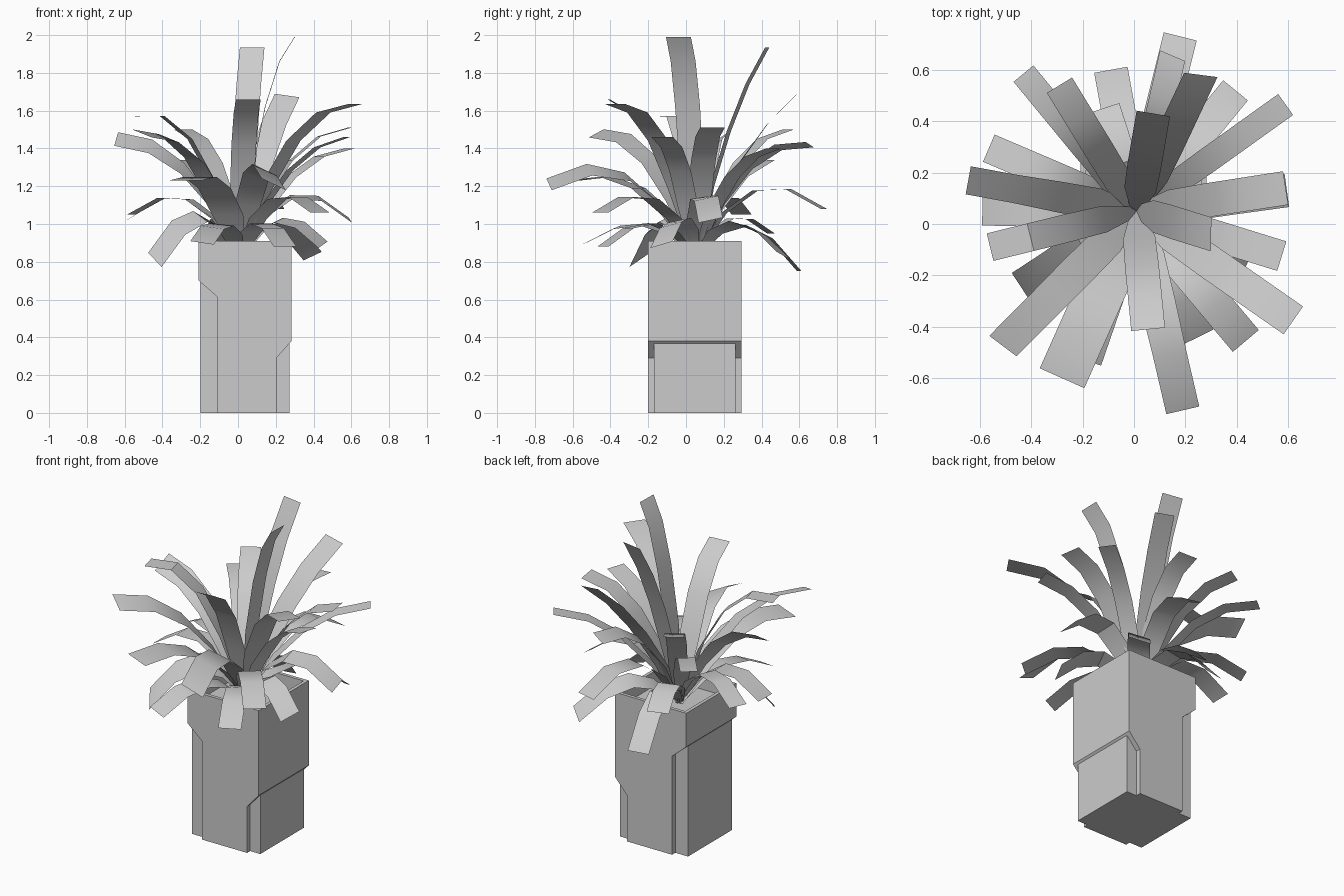
import bpy
import bmesh
import math
from mathutils import Vector, Matrix

cube = bpy.data.objects.get("Cube")
if cube:
    bpy.data.objects.remove(cube, do_unlink=True)

grey = bpy.data.materials.new("light grey")
grey.use_nodes = True
colour = (0.6, 0.6, 0.6, 1)
grey.diffuse_color = colour
grey.node_tree.nodes["Principled BSDF"].inputs["Base Color"].default_value = colour


def finish(bm, name, smooth=False):
    mesh = bpy.data.meshes.new(name)
    bm.to_mesh(mesh)
    bm.free()
    mesh.materials.append(grey)
    obj = bpy.data.objects.new(name, mesh)
    bpy.context.collection.objects.link(obj)
    if smooth:
        bpy.ops.object.select_all(action="DESELECT")
        obj.select_set(True)
        bpy.context.view_layer.objects.active = obj
        bpy.ops.object.shade_smooth_by_angle(angle=math.radians(35))
    return obj


def extrude_profile(points, y0, y1):
    bm = bmesh.new()
    face = bm.faces.new([bm.verts.new((x, y0, z)) for x, z in points])
    new = bmesh.ops.extrude_face_region(bm, geom=[face])["geom"]
    verts = [v for v in new if isinstance(v, bmesh.types.BMVert)]
    bmesh.ops.translate(bm, verts=verts, vec=(0, y1 - y0, 0))
    bmesh.ops.recalc_face_normals(bm, faces=bm.faces)
    return bm


# Planter shell: stepped profile with a recessed top
RIM = 0.91
shell = extrude_profile([(-0.208, RIM), (-0.208, 0.70), (-0.11, 0.615), (-0.11, 0),
                         (0.203, 0), (0.203, 0.29), (0.283, 0.38), (0.283, RIM)], -0.2, 0.295)
top = max(shell.faces, key=lambda f: f.calc_center_median().z)
bmesh.ops.inset_region(shell, faces=[top], thickness=0.03)
recess = bmesh.ops.extrude_face_region(shell, geom=[top])["geom"]
bmesh.ops.translate(shell, vec=(0, 0, -0.09),
                    verts=[v for v in recess if isinstance(v, bmesh.types.BMVert)])
if top.is_valid:
    bmesh.ops.delete(shell, geom=[top], context="FACES_ONLY")
finish(shell, "planter_shell")

# Narrower core showing below the steps
finish(extrude_profile([(-0.198, 0), (0.273, 0), (0.273, 0.368), (-0.198, 0.69)],
                       -0.17, 0.263), "planter_core")


# Leaves: tapered strips along a curve from the crown to the tip
CROWN = Vector((0.01, 0.05, 0.83))


def leaf(name, x, y, z, arch, yaw=0, roll=0, width=0.132, segments=4):
    tip = Vector((x, y, z))
    bend = CROWN.lerp(tip, 0.43)
    bend.z = arch
    flat = tip - CROWN
    flat.z = 0
    side = Vector((-flat.y, flat.x, 0)).normalized()
    side.rotate(Matrix.Rotation(math.radians(yaw), 3, "Z"))
    bm = bmesh.new()
    last = None
    for i in range(segments + 1):
        t = i / segments
        point = CROWN.lerp(bend, t).lerp(bend.lerp(tip, t), t)
        lean = math.radians(roll) * min(1, 1.5 * t)
        across = side * math.cos(lean) + Vector((0, 0, math.sin(lean)))
        half = across * width / 2 * min(1, 0.35 + 2.4 * t)
        pair = [bm.verts.new(point - half), bm.verts.new(point + half)]
        if last:
            bm.faces.new((last[0], pair[0], pair[1], last[1]))
        last = pair
    finish(bm, name, smooth=True)


# Tip x, y, z and height of the bend, then optional turn, lean and width of the blade
upright = [(0.30, -0.04, 1.99, 1.84, 16), (0.075, 0.43, 1.935, 1.60),
           (0.26, 0.58, 1.68, 1.43, 18, 8), (0.055, -0.41, 1.66, 1.60),
           (0.62, -0.375, 1.635, 1.65), (-0.56, -0.09, 1.57, 1.7, 0, 0, 0.11)]
arching = [(-0.645, 0.17, 1.45, 1.45, 0, -33), (0.59, 0.14, 1.51, 1.5),
           (0.575, -0.125, 1.46, 1.42, 0, 0, 0.12), (0.59, 0.465, 1.40, 1.38, 0, 0, 0.1),
           (-0.51, -0.475, 1.48, 1.52, 8, -18, 0.14), (-0.29, 0.54, 1.50, 1.48, 0, 0, 0.115),
           (-0.43, 0.585, 1.34, 1.42, 0, 0, 0.1), (0.15, 0.655, 1.42, 1.48, -10, -15, 0.11),
           (0.19, -0.725, 1.21, 1.48, 0, -25, 0.145)]
drooping = [(0.18, 0.73, 1.08, 1.40), (0.595, 0.13, 1.02, 1.36, 0, 12),
            (-0.59, 0.06, 1.02, 1.32), (-0.565, 0.295, 1.05, 1.32, 0, 0, 0.115),
            (0.435, -0.455, 1.06, 1.32), (-0.44, -0.245, 0.81, 1.26, 0, -30, 0.15),
            (-0.19, -0.53, 0.90, 1.13, 0, -8), (0.25, -0.44, 0.88, 1.15),
            (0.45, -0.13, 0.89, 1.18, 0, 15), (-0.12, 0.45, 0.95, 1.17),
            (0.395, 0.52, 0.83, 1.17, 0, -20), (-0.09, 0.60, 0.75, 1.2)]

for kind, rows in (("upright", upright), ("arching", arching), ("drooping", drooping)):
    for n, row in enumerate(rows, 1):
        leaf(f"{kind}_leaf_{n}", *row)
leaf("broad_leaf", -0.28, -0.60, 1.23, 1.35, width=0.19)
